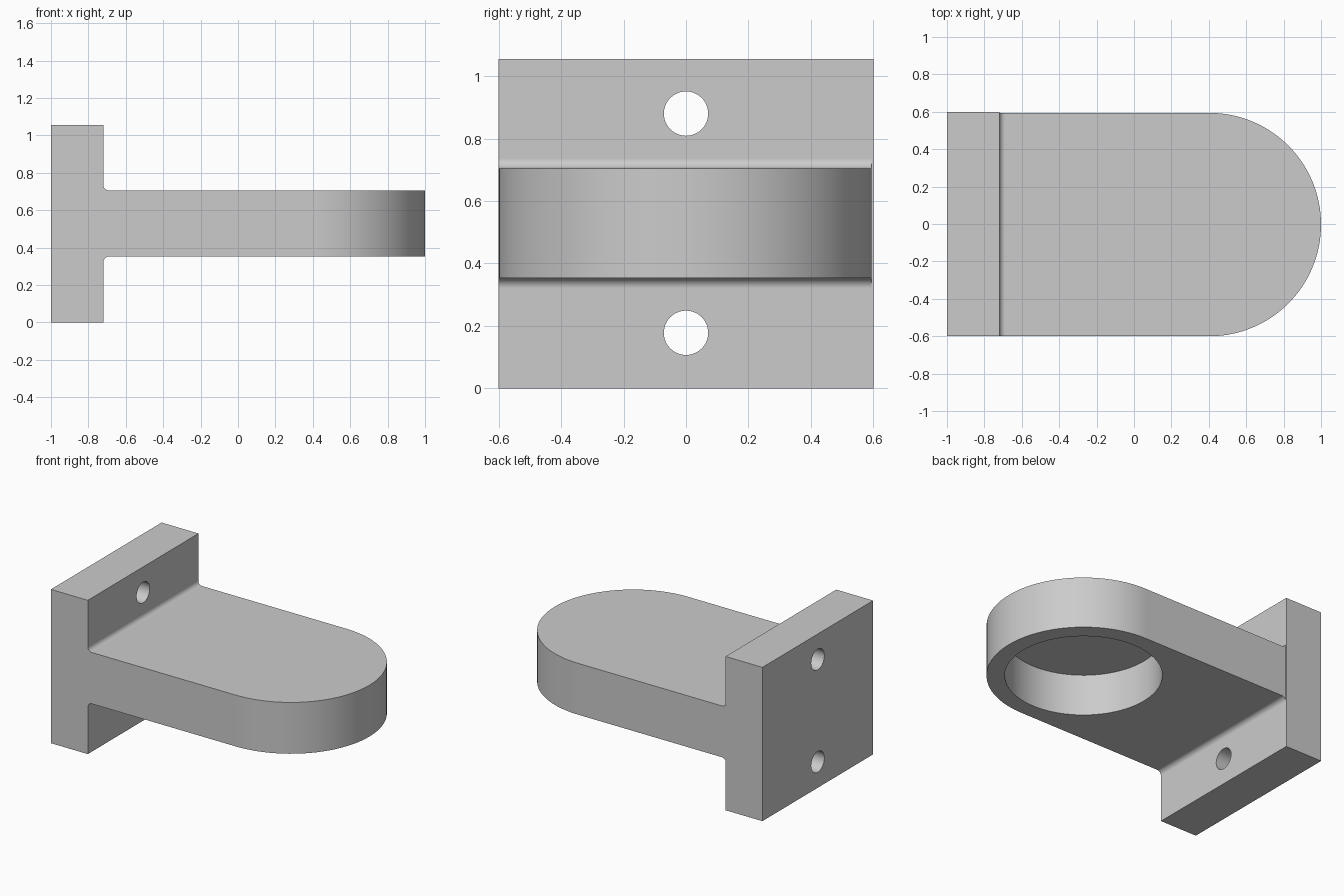
import bpy
import bmesh
from math import sin, cos, pi, radians
from mathutils import Vector

if "Cube" in bpy.data.objects:
    bpy.data.objects.remove(bpy.data.objects["Cube"], do_unlink=True)

grey = bpy.data.materials.new("light_grey")
grey.use_nodes = True
grey.diffuse_color = (0.6, 0.6, 0.6, 1)
grey.node_tree.nodes["Principled BSDF"].inputs["Base Color"].default_value = (0.6, 0.6, 0.6, 1)


def arc(cx, cy, r, start, end, steps):
    """Points on an arc, angles in degrees."""
    angles = [radians(start + (end - start) * i / steps) for i in range(steps + 1)]
    return [(cx + r * cos(a), cy + r * sin(a)) for a in angles]


def extrude(name, points, axis, low, high):
    """Solid from a closed outline swept along one axis (outline uses the other two)."""
    bm = bmesh.new()
    place = {"x": lambda u, v, w: (w, u, v),
             "y": lambda u, v, w: (u, w, v),
             "z": lambda u, v, w: (u, v, w)}[axis]
    face = bm.faces.new([bm.verts.new(place(u, v, low)) for u, v in points])
    swept = bmesh.ops.extrude_face_region(bm, geom=[face])["geom"]
    verts = [g for g in swept if isinstance(g, bmesh.types.BMVert)]
    bmesh.ops.translate(bm, verts=verts, vec=Vector(place(0, 0, high - low)))
    bmesh.ops.recalc_face_normals(bm, faces=bm.faces)
    mesh = bpy.data.meshes.new(name)
    bm.to_mesh(mesh)
    bm.free()
    mesh.materials.append(grey)
    obj = bpy.data.objects.new(name, mesh)
    bpy.context.collection.objects.link(obj)
    return obj


def combine(target, tool, operation):
    """Apply a boolean and discard the tool."""
    mod = target.modifiers.new(operation.lower(), "BOOLEAN")
    mod.operation, mod.object, mod.solver = operation, tool, "EXACT"
    bpy.context.view_layer.objects.active = target
    bpy.ops.object.modifier_apply(modifier=mod.name)
    bpy.data.objects.remove(tool, do_unlink=True)


FACE_X, DEPTH, HEIGHT = -0.72, 0.6, 1.055      # mounting plate
ARM_LOW, ARM_HIGH, FILLET = 0.353, 0.705, 0.032
END_X, END_Y, END_R = 0.403, -0.003, 0.597     # rounded end of the arm

# Upright mounting plate
bracket = extrude("mounting_bracket",
                  [(-1, 0), (FACE_X, 0), (FACE_X, HEIGHT), (-1, HEIGHT)],
                  "y", -DEPTH, DEPTH)

# Arm: filleted side profile trimmed to a round-ended outline
root, tip = FACE_X - 0.1, 1.1
fx = FACE_X + FILLET
profile = [(root, ARM_LOW - FILLET)]
profile += arc(fx, ARM_LOW - FILLET, FILLET, 180, 90, 8)
profile += [(tip, ARM_LOW), (tip, ARM_HIGH)]
profile += arc(fx, ARM_HIGH + FILLET, FILLET, 270, 180, 8)
profile += [(root, ARM_HIGH + FILLET)]
arm = extrude("arm", profile, "y", -0.8, 0.8)
outline = [(root - 0.05, END_Y - END_R)] + arc(END_X, END_Y, END_R, -90, 90, 64)
outline += [(root - 0.05, END_Y + END_R)]
combine(arm, extrude("arm_outline", outline, "z", 0, HEIGHT), "INTERSECT")
combine(bracket, arm, "UNION")

# Blind round pocket in the underside of the arm
pocket = extrude("pocket", arc(END_X, END_Y, 0.485, 0, 360, 96)[:-1], "z", 0.2, 0.635)
combine(bracket, pocket, "DIFFERENCE")

# Two bolt holes through the mounting plate
for z in (0.178, 0.88):
    hole = extrude("bolt_hole", arc(0, z, 0.071, 0, 360, 48)[:-1], "x", -1.2, -0.6)
    combine(bracket, hole, "DIFFERENCE")

# Smooth curves, crisp edges, flat faces kept flat
bpy.ops.object.select_all(action="DESELECT")
bracket.select_set(True)
bpy.context.view_layer.objects.active = bracket
bpy.ops.object.shade_smooth_by_angle(angle=radians(30))
weighted = bracket.modifiers.new("even_normals", "WEIGHTED_NORMAL")
weighted.keep_sharp = True
